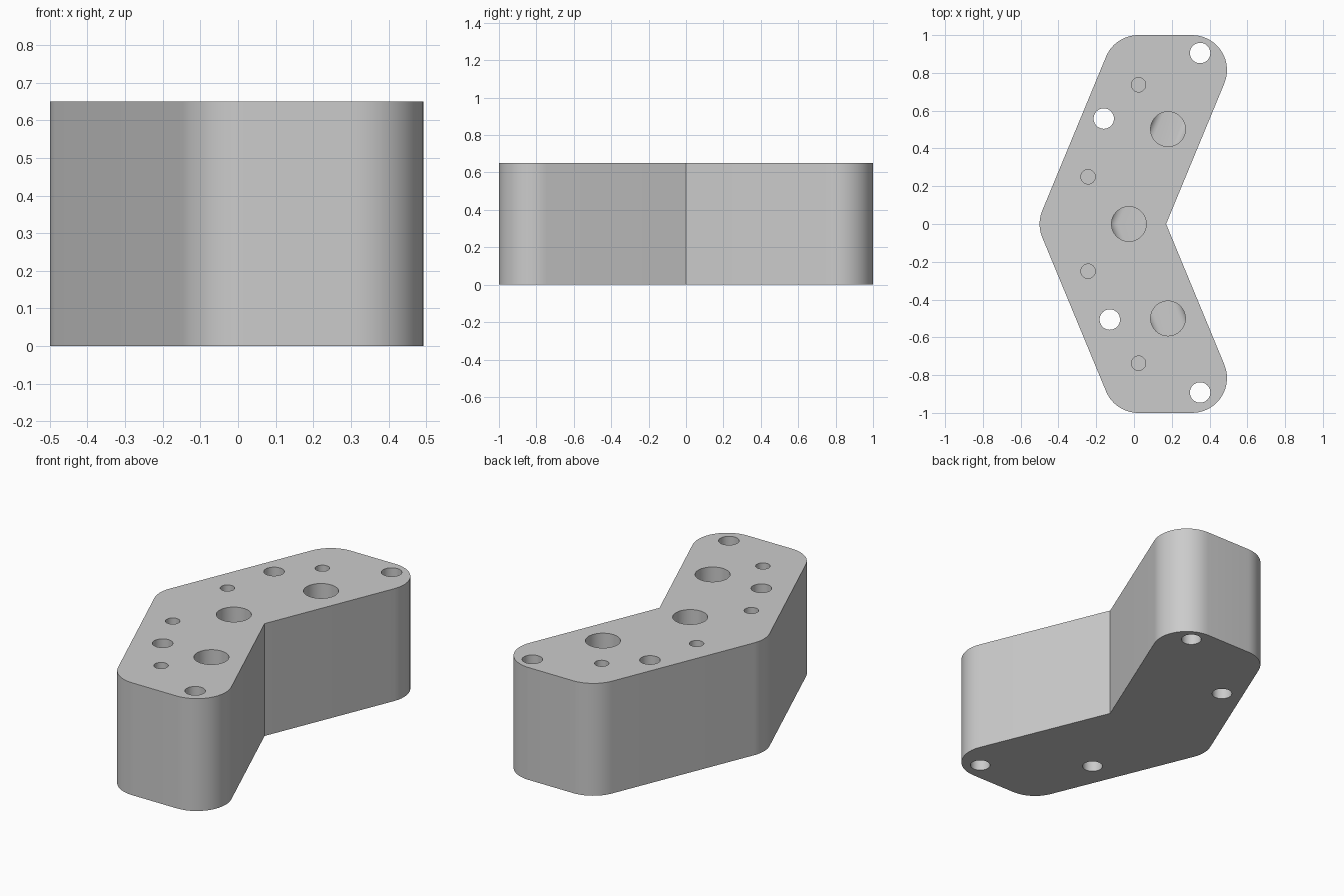
import bpy, bmesh, math
from mathutils import Vector

if "Cube" in bpy.data.objects:
    bpy.data.objects.remove(bpy.data.objects["Cube"])

H = 0.65                       # block height
SLOPE = math.tan(math.radians(22.5))
R = 0.185                      # corner radius

grey = bpy.data.materials.new("plain grey")
grey.diffuse_color = (0.6, 0.6, 0.6, 1)
grey.use_nodes = True
grey.node_tree.nodes["Principled BSDF"].inputs["Base Color"].default_value = grey.diffuse_color


def make_object(name, bm):
    bmesh.ops.recalc_face_normals(bm, faces=bm.faces)
    me = bpy.data.meshes.new(name)
    bm.to_mesh(me)
    bm.free()
    me.materials.append(grey)
    ob = bpy.data.objects.new(name, me)
    bpy.context.collection.objects.link(ob)
    return ob


def fillet(prev, corner, nxt, r, n=14):
    """Points of a round corner between two straight edges."""
    c = Vector(corner)
    a, b = (Vector(prev) - c).normalized(), (Vector(nxt) - c).normalized()
    half = math.acos(max(-1, min(1, a.dot(b)))) / 2
    centre = c + (a + b).normalized() * (r / math.sin(half))
    start = c + a * (r / math.tan(half)) - centre
    end = c + b * (r / math.tan(half)) - centre
    a0 = math.atan2(start.y, start.x)
    turn = math.atan2(start.x * end.y - start.y * end.x, start.dot(end))
    return [centre + Vector((math.cos(a0 + turn * i / n),
                             math.sin(a0 + turn * i / n))) * r
            for i in range(n + 1)]


def prism(name, pts, z0, z1):
    bm = bmesh.new()
    face = bm.faces.new([bm.verts.new((p[0], p[1], z0)) for p in pts])
    ext = bmesh.ops.extrude_face_region(bm, geom=[face])
    verts = [g for g in ext["geom"] if isinstance(g, bmesh.types.BMVert)]
    bmesh.ops.translate(bm, verts=verts, vec=(0, 0, z1 - z0))
    # make sure both end caps exist
    bmesh.ops.holes_fill(bm, edges=bm.edges, sides=0)
    return make_object(name, bm)


def hole(x, y, r, z0, n=48):
    pts = [(x + r * math.cos(2 * math.pi * i / n),
            y + r * math.sin(2 * math.pi * i / n)) for i in range(n)]
    return prism("hole_cutter", pts, z0, H + 0.1)


# Chevron block: rounded outside corners, sharp inside corner
corners = [(0.17, 0), (0.17 + SLOPE, 1), (-0.515 + SLOPE, 1),
           (-0.515, 0), (-0.515 + SLOPE, -1), (0.17 + SLOPE, -1)]
outline = [Vector(corners[0])]
for i in range(1, 6):
    outline += fillet(corners[i - 1], corners[i], corners[(i + 1) % 6], R)
block = prism("chevron_block", outline, 0, H)

# Internal channel joining the large holes, following the bend
bm = bmesh.new()
box = [(-0.1, 0.36), (0.1, 0.36), (0.1, 0.56), (-0.1, 0.56)]
section = []
for i in range(4):
    section += fillet(box[i - 1], box[i], box[(i + 1) % 4], 0.046, 6)
rings = []
for y in (-0.62, 0, 0.62):
    rings.append([bm.verts.new((-0.028 + abs(y) * SLOPE
                                + d / math.cos(math.radians(22.5)), y, z))
                  for d, z in section])
n = len(section)
for a, b in zip(rings, rings[1:]):
    for i in range(n):
        j = (i + 1) % n
        bm.faces.new((a[i], a[j], b[j], b[i]))
bm.faces.new(rings[0])
bm.faces.new(rings[-1])
cutters = [make_object("channel_cutter", bm)]

# Large ports opening into the channel
for x, y in ((0.18, 0.502), (-0.027, 0), (0.18, -0.5)):
    cutters.append(hole(x, y, 0.092, 0.46))
# Through bolt holes
for x, y in ((0.35, 0.905), (-0.16, 0.558), (-0.128, -0.506), (0.35, -0.892)):
    cutters.append(hole(x, y, 0.054, -0.1))
# Small blind holes, mirrored front to back
for s in (1, -1):
    for x, y in ((0.024, 0.737), (-0.243, 0.25)):
        cutters.append(hole(x, s * y, 0.038, 0.4))

# Cut everything and keep only the finished block
for c in cutters:
    c.hide_render = True
    mod = block.modifiers.new("cut", 'BOOLEAN')
    mod.operation = 'DIFFERENCE'
    mod.solver = 'EXACT'
    mod.object = c
bpy.context.view_layer.update()
deps = bpy.context.evaluated_depsgraph_get()
result = bpy.data.meshes.new_from_object(block.evaluated_get(deps))
block.modifiers.clear()
block.data = result
for c in cutters:
    bpy.data.objects.remove(c)
result.materials.clear()
result.materials.append(grey)
for p in result.polygons:
    p.material_index = 0

bpy.ops.object.select_all(action='DESELECT')
block.select_set(True)
bpy.context.view_layer.objects.active = block
bpy.ops.object.shade_smooth_by_angle(angle=math.radians(30))
